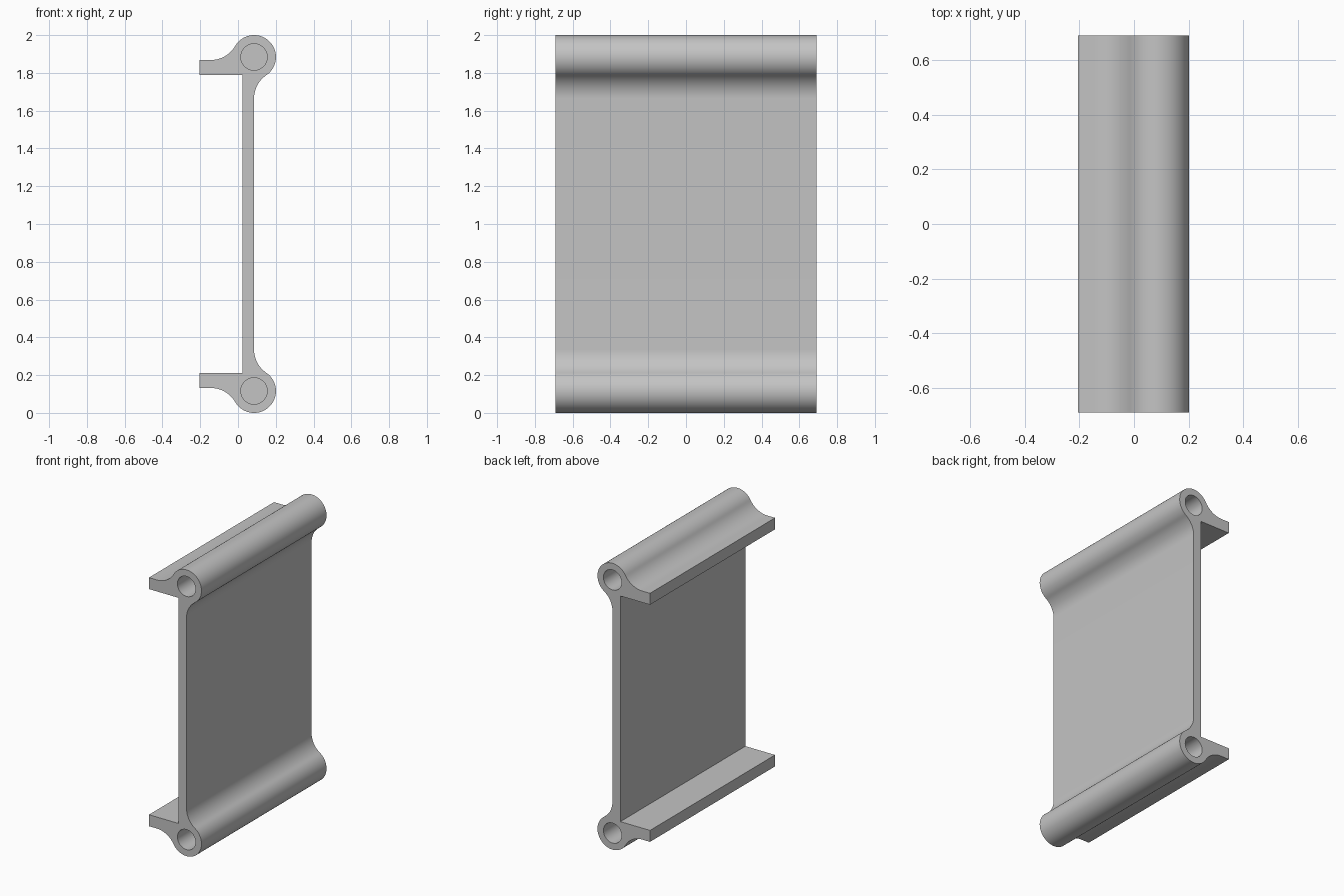
import bpy
import bmesh
from math import sin, cos, atan2, pi, radians, hypot
from mathutils import Matrix

cube = bpy.data.objects.get("Cube")
if cube:
    bpy.data.objects.remove(cube, do_unlink=True)

HALF_LEN = 0.69          # half of the extrusion length along y
CX, CZ, R = 0.085, 1.884, 0.116   # upper tube centre and radius
BORE, DEPTH = 0.07, 0.3  # blind hole radius and depth
FILLET = 0.15
WALL_IN, FLANGE_X = 0.024, -0.205
FLANGE_LOW, FLANGE_TOP = 1.788, 1.868

grey = bpy.data.materials.new("plain grey")
grey.use_nodes = True
grey.diffuse_color = (0.55, 0.55, 0.55, 1)
grey.node_tree.nodes["Principled BSDF"].inputs["Base Color"].default_value = (0.55, 0.55, 0.55, 1)


def arc(x, z, r, a, b, n):
    return [(x + r * cos(a + (b - a) * i / n), z + r * sin(a + (b - a) * i / n))
            for i in range(n + 1)]


def make_object(name, bm):
    bmesh.ops.recalc_face_normals(bm, faces=bm.faces)
    mesh = bpy.data.meshes.new(name)
    bm.to_mesh(mesh)
    bm.free()
    mesh.materials.append(grey)
    obj = bpy.data.objects.new(name, mesh)
    bpy.context.collection.objects.link(obj)
    return obj


# Fillet centres, each tangent to the tube and to a flat face
reach = R + FILLET
wall_fx = CX + FILLET
wall_fz = CZ - (reach ** 2 - FILLET ** 2) ** 0.5
flange_fz = FLANGE_TOP + FILLET
flange_fx = CX - (reach ** 2 - (flange_fz - CZ) ** 2) ** 0.5
wall_a = atan2(wall_fz - CZ, wall_fx - CX)
flange_a = atan2(flange_fz - CZ, flange_fx - CX)

# Upper half of the section: wall fillet, tube, flange fillet, flange
upper = arc(wall_fx, wall_fz, FILLET, pi, wall_a + pi, 16)
upper += arc(CX, CZ, R, wall_a, flange_a, 48)[1:]
upper += arc(flange_fx, flange_fz, FILLET, flange_a - pi, -pi / 2, 16)[1:]
upper += [(FLANGE_X, FLANGE_TOP), (FLANGE_X, FLANGE_LOW), (WALL_IN, FLANGE_LOW)]
section = upper + [(x, 2 - z) for x, z in reversed(upper)]

# Extruded rail body
bm = bmesh.new()
face = bm.faces.new([bm.verts.new((x, -HALF_LEN, z)) for x, z in section])
ext = bmesh.ops.extrude_face_region(bm, geom=[face], use_keep_orig=True)
moved = [v for v in ext["geom"] if isinstance(v, bmesh.types.BMVert)]
bmesh.ops.translate(bm, verts=moved, vec=(0, 2 * HALF_LEN, 0))
rail = make_object("flanged_rail", bm)

# Blind bores in both ends of both tubes
bm = bmesh.new()
for z in (CZ, 2 - CZ):
    for y in (-HALF_LEN, HALF_LEN):
        place = Matrix.Translation((CX, y, z)) @ Matrix.Rotation(radians(90), 4, 'X')
        bmesh.ops.create_cone(bm, cap_ends=True, segments=48, radius1=BORE,
                              radius2=BORE, depth=2 * DEPTH, matrix=place)
cutter = make_object("bore_cutter", bm)
cutter.hide_render = True

cut = rail.modifiers.new("bores", 'BOOLEAN')
cut.operation = 'DIFFERENCE'
cut.solver = 'EXACT'
cut.object = cutter
bpy.ops.object.select_all(action='DESELECT')
rail.select_set(True)
bpy.context.view_layer.objects.active = rail
bpy.ops.object.modifier_apply(modifier=cut.name)
bpy.data.objects.remove(cutter, do_unlink=True)
bpy.ops.object.shade_smooth_by_angle(angle=radians(30))
